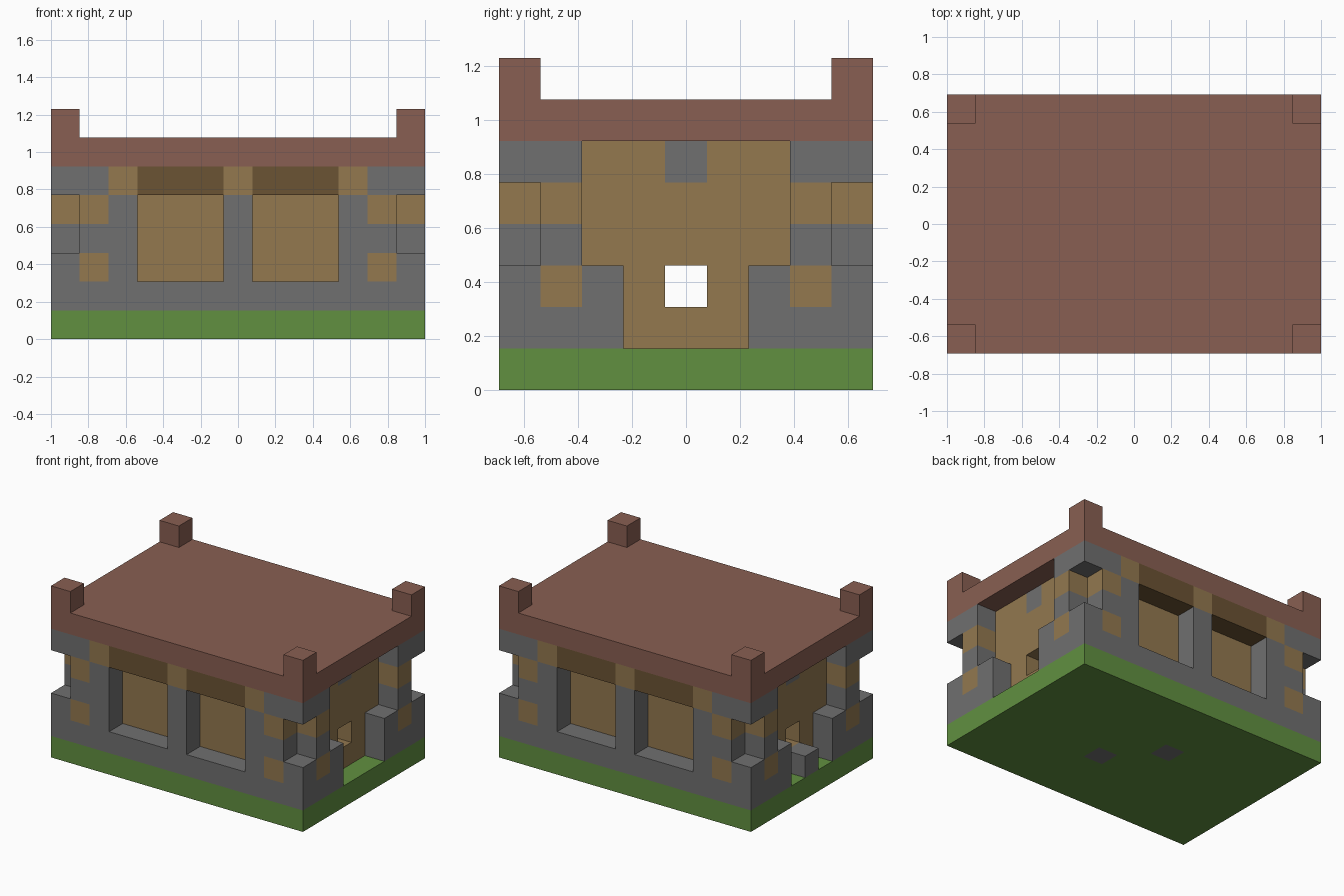
import bpy, bmesh
from mathutils import Vector

cube = bpy.data.objects.get("Cube")
if cube:
    bpy.data.objects.remove(cube, do_unlink=True)

NX, NY = 13, 9          # blocks across and deep
U = 2 / NX              # block size


def linear(c):
    c /= 255
    return c / 12.92 if c <= 0.04045 else ((c + 0.055) / 1.055) ** 2.4


def material(name, *rgb):
    m = bpy.data.materials.new(name)
    m.use_nodes = True
    col = [linear(c) for c in rgb] + [1]
    m.diffuse_color = col
    m.node_tree.nodes["Principled BSDF"].inputs["Base Color"].default_value = col
    return m


MATS = {
    "stone": material("grey stone", 112, 112, 112),
    "wood": material("tan wood", 147, 120, 79),
    "beam": material("dark wood", 107, 83, 51),
    "grass": material("grass green", 97, 144, 64),
    "brick": material("red brick", 137, 95, 82),
}
NAMES = list(MATS)
cells = {}


def fill(part, mat, xs, ys, zs):
    """Fill an inclusive range of blocks; part None carves them away."""
    for x in range(xs[0], xs[-1] + 1):
        for y in range(ys[0], ys[-1] + 1):
            for z in range(zs[0], zs[-1] + 1):
                if part:
                    cells[x, y, z] = (part, mat)
                else:
                    cells.pop((x, y, z), None)


def four(part, mat, x, y, z):
    """Fill the same block at all four mirrored corners."""
    for mx in (x, NX - 1 - x):
        for my in (y, NY - 1 - y):
            fill(part, mat, [mx], [my], z)


W, D = [0, NX - 1], [0, NY - 1]

# Grass base with two stone blocks let into it
fill("grass_base", "grass", W, D, [0])
fill("base_stones", "stone", [7], [3], [0])
fill("base_stones", "stone", [5], [5], [0])

# Stone shell, wooden lining and hollow room
fill("stone_walls", "stone", W, D, [1, 5])
fill("wood_lining", "wood", [1, 11], [1, 7], [1, 5])
fill(None, None, [2, 10], [2, 6], [1, 5])

# Windows and dark lintels, front and back
for y in W[:1] + D[1:]:
    for x in (3, 7):
        fill(None, None, [x, x + 2], [y], [2, 4])
        fill("window_lintels", "beam", [x, x + 2], [y], [5])

# Side doorways with a spy hole and a stone keystone
for outer, inner in ((0, 1), (12, 11)):
    fill(None, None, [outer], [2, 6], [3, 5])
    fill(None, None, [outer], [3, 5], [1, 2])
    fill(None, None, [inner], [4], [2])
    fill("keystones", "stone", [inner], [4], [5])
fill("door_step", "stone", [0], [4], [1])

# Notched corners and wooden beam ends
four(None, None, 0, 0, [3, 4])
for x, y, z in ((1, 0, 4), (0, 1, 4), (1, 0, 2), (0, 1, 2), (2, 0, 5), (6, 0, 5)):
    four("beam_ends", "wood", x, y, [z])

# Brick roof slab and corner posts
fill("roof_slab", "brick", W, D, [6])
four("roof_posts", "brick", 0, 0, [7])


def build(part):
    """Make one mesh from the exposed sides of a part's blocks."""
    bm = bmesh.new()
    for cell, (owner, mat) in cells.items():
        if owner != part:
            continue
        centre = Vector(cell) + Vector((0.5, 0.5, 0.5))
        for axis in range(3):
            for sign in (-1, 1):
                n = Vector((0, 0, 0))
                n[axis] = sign
                if tuple(int(a + b) for a, b in zip(cell, n)) in cells:
                    continue
                a = Vector((0, 0, 0))
                a[(axis + 1) % 3] = 1
                b = n.cross(a)
                ring = [n + a + b, n - a + b, n - a - b, n + a - b]
                verts = []
                for r in ring:
                    p = centre + r / 2
                    verts.append(bm.verts.new(((p.x - NX / 2) * U, (p.y - NY / 2) * U, p.z * U)))
                face = bm.faces.new(verts)
                face.normal_update()
                if face.normal.dot(n) < 0:
                    face.normal_flip()
                face.material_index = 0
    if not bm.faces:
        bm.free()
        return
    bmesh.ops.remove_doubles(bm, verts=bm.verts, dist=U / 100)
    bmesh.ops.dissolve_limit(bm, angle_limit=0.01, verts=bm.verts, edges=bm.edges)
    mesh = bpy.data.meshes.new(part)
    bm.to_mesh(mesh)
    bm.free()
    mat = next(m for p, m in cells.values() if p == part)
    mesh.materials.append(MATS[mat])
    bpy.context.collection.objects.link(bpy.data.objects.new(part, mesh))


for part in sorted({p for p, m in cells.values()}):
    build(part)
